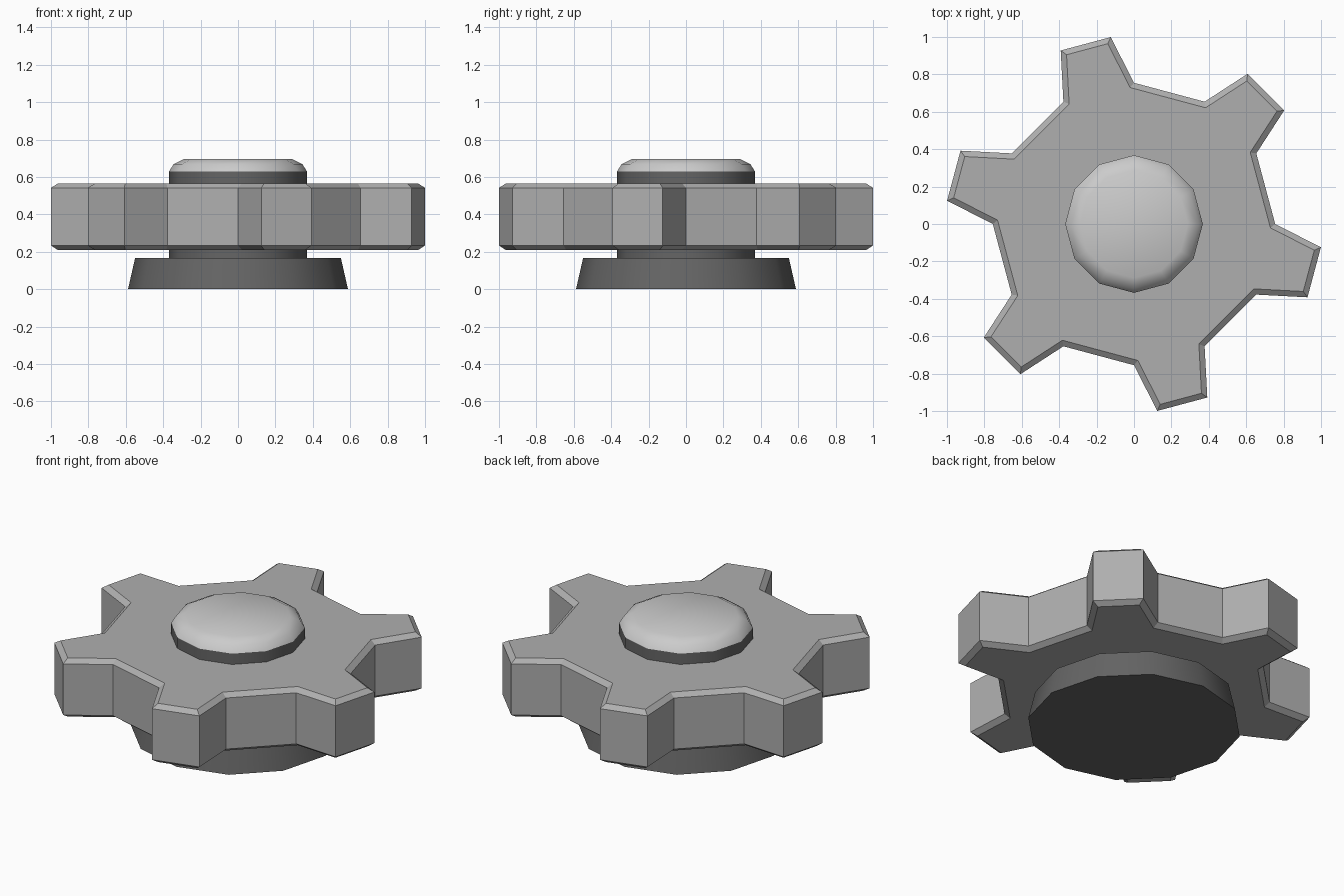
import bpy, bmesh
from math import sin, cos, radians, tau
from mathutils import Vector

if "Cube" in bpy.data.objects:
    bpy.data.objects.remove(bpy.data.objects["Cube"])


def finish(name, bm, grey, smooth=False):
    bmesh.ops.recalc_face_normals(bm, faces=bm.faces)
    me = bpy.data.meshes.new(name)
    bm.to_mesh(me)
    bm.free()
    ob = bpy.data.objects.new(name, me)
    bpy.context.collection.objects.link(ob)
    mat = bpy.data.materials.new(name + "_grey")
    mat.diffuse_color = (grey, grey, grey, 1)
    mat.use_nodes = True
    mat.node_tree.nodes["Principled BSDF"].inputs["Base Color"].default_value = mat.diffuse_color
    me.materials.append(mat)
    if smooth:
        bpy.ops.object.select_all(action='DESELECT')
        ob.select_set(True)
        bpy.context.view_layer.objects.active = ob
        bpy.ops.object.shade_smooth_by_angle(angle=radians(40))
    return ob


def loft(rings):
    """Closed solid through a stack of matching rings."""
    bm = bmesh.new()
    loops = [[bm.verts.new(p) for p in ring] for ring in rings]
    n = len(loops[0])
    for a, b in zip(loops, loops[1:]):
        for i in range(n):
            j = (i + 1) % n
            bm.faces.new((a[i], a[j], b[j], b[i]))
    bm.faces.new(loops[0][::-1])
    bm.faces.new(loops[-1])
    return bm


def lathe(profile, sides=12):
    return loft([[(r * cos(tau * i / sides), r * sin(tau * i / sides), z)
                  for i in range(sides)] for r, z in profile])


def inset(points, d):
    """Offset a counter-clockwise outline inwards by d."""
    out = []
    for i, p in enumerate(points):
        e1 = (p - points[i - 1]).normalized()
        e2 = (points[(i + 1) % len(points)] - p).normalized()
        n1, n2 = Vector((-e1.y, e1.x)), Vector((-e2.y, e2.x))
        out.append(p + (n1 + n2) * d / (1 + n1.dot(n2)))
    return out


# gear wheel: six tapered teeth, chamfered on both rims
outline = []
for k in range(6):
    mid = 45 + 60 * k
    for off, r in ((-15, 0.755), (-7.9, 1.007), (7.9, 1.007), (15, 0.755)):
        a = radians(mid + off)
        outline.append(Vector((r * cos(a), r * sin(a))))
small = inset(outline, 0.03)
layers = ((small, 0.21), (outline, 0.233), (outline, 0.542), (small, 0.565))
finish("gear_wheel", loft([[(p.x, p.y, z) for p in ring] for ring, z in layers]), 0.43)

# flared foot with the axle rising through the gear
finish("base_and_axle", lathe([(0.588, 0), (0.55, 0.167), (0.368, 0.167), (0.368, 0.63)]),
       0.13, True)

# rounded cap on the axle
finish("axle_cap", lathe([(0.368, 0.63), (0.345, 0.668), (0.288, 0.697)]), 0.8, True)
